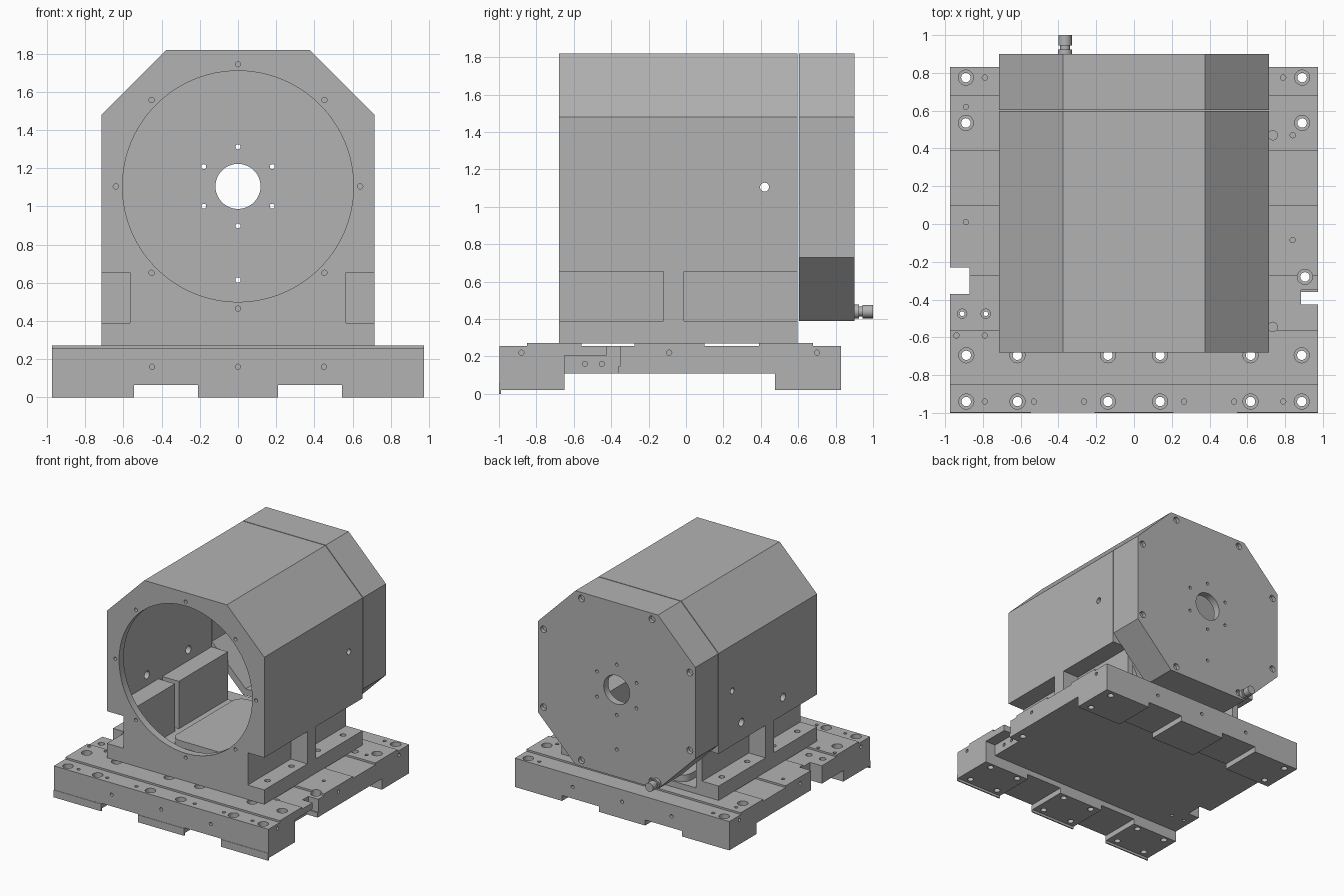
import bpy, bmesh, math
from mathutils import Matrix, Vector

if "Cube" in bpy.data.objects:
    bpy.data.objects.remove(bpy.data.objects["Cube"], do_unlink=True)

grey = bpy.data.materials.new("machined grey")
grey.use_nodes = True
GREY = (0.45, 0.45, 0.45, 1)
grey.diffuse_color = GREY
grey.node_tree.nodes["Principled BSDF"].inputs["Base Color"].default_value = GREY


# ---- helpers: each adds one closed solid to a bmesh
def box(bm, x, y, z):
    m = Matrix.Translation(((x[0] + x[1]) / 2, (y[0] + y[1]) / 2, (z[0] + z[1]) / 2))
    size = (x[1] - x[0], y[1] - y[0], z[1] - z[0], 1)
    bmesh.ops.create_cube(bm, size=1, matrix=m @ Matrix.Diagonal(size))


def rod(bm, centre, r, length, axis="Z", sides=24):
    turn = {"X": Matrix.Rotation(math.pi / 2, 4, "Y"),
            "Y": Matrix.Rotation(math.pi / 2, 4, "X"), "Z": Matrix()}[axis]
    bmesh.ops.create_cone(bm, cap_ends=True, segments=sides, radius1=r, radius2=r,
                          depth=length, matrix=Matrix.Translation(centre) @ turn)


def prism(bm, pts, y0, y1):
    """Extrude an x-z outline along y."""
    f = bm.faces.new([bm.verts.new((x, y0, z)) for x, z in pts])
    new = bmesh.ops.extrude_face_region(bm, geom=[f])["geom"]
    bmesh.ops.translate(bm, vec=(0, y1 - y0, 0),
                        verts=[v for v in new if isinstance(v, bmesh.types.BMVert)])
    bmesh.ops.recalc_face_normals(bm, faces=bm.faces[:])


def finish(name, bm):
    me = bpy.data.meshes.new(name)
    bm.to_mesh(me)
    bm.free()
    me.materials.append(grey)
    ob = bpy.data.objects.new(name, me)
    bpy.context.collection.objects.link(ob)
    return ob


def combine(ob, build, operation="DIFFERENCE"):
    """Boolean the solids made by build(bm) with ob, and apply at once."""
    bm = bmesh.new()
    build(bm)
    cutter = finish("cutter", bm)
    cutter.hide_render = True
    mod = ob.modifiers.new("cut", "BOOLEAN")
    mod.operation, mod.solver, mod.object = operation, "EXACT", cutter
    bpy.context.view_layer.update()
    me = bpy.data.meshes.new_from_object(ob.evaluated_get(bpy.context.evaluated_depsgraph_get()))
    ob.modifiers.clear()
    ob.data = me
    bpy.data.objects.remove(cutter, do_unlink=True)


def smooth(ob):
    bpy.ops.object.select_all(action="DESELECT")
    ob.select_set(True)
    bpy.context.view_layer.objects.active = ob
    bpy.ops.object.shade_smooth_by_angle(angle=math.radians(25))


AXIS_Z = 1.105


def octagon(half, flat, low=None):
    """Outline with chamfered corners; low gives a square-cornered bottom height."""
    top = [(half, AXIS_Z + flat), (flat, AXIS_Z + half), (-flat, AXIS_Z + half), (-half, AXIS_Z + flat)]
    if low is not None:
        return top + [(-half, low), (half, low)]
    return top + [(x, 2 * AXIS_Z - z) for x, z in reversed(top)]


# ---- housing: hollow shell with side pockets and a foot flange
bm = bmesh.new()
prism(bm, octagon(0.715, 0.375, 0.27), -0.68, 0.597)
housing = finish("housing", bm)
combine(housing, lambda b: prism(b, octagon(0.66, 0.352, 0.32), -0.62, 0.7))


def pocket_liners(b):
    for s in (-1, 1):
        for y in ((-0.65, -0.09), (-0.04, 0.597)):
            box(b, sorted((s * 0.51, s * 0.69)), y, (0.30, 0.71))


def pockets(b):
    for s in (-1, 1):
        for y in ((-0.8, -0.12), (-0.01, 0.8)):
            box(b, sorted((s * 0.565, s * 0.9)), y, (0.39, 0.655))


def housing_holes(b):
    rod(b, (0, -0.66, AXIS_Z), 0.605, 0.2, "Y", 96)
    for i in range(8):
        a = i * math.pi / 4
        rod(b, (0.64 * math.cos(a), -0.68, AXIS_Z + 0.64 * math.sin(a)), 0.014, 0.06, "Y", 12)
    for s in (-1, 1):
        rod(b, (s * 0.7, 0.42, 1.105), 0.024, 0.2, "X")
        for y in (-0.53, -0.22, 0.12, 0.45):
            rod(b, (s * 0.64, y, 0.35), 0.022, 0.12)
    for y in (-0.24, 0.3):
        rod(b, (-0.7, y, 0.8), 0.032, 0.2, "X")


combine(housing, pocket_liners, "UNION")
combine(housing, pockets)
combine(housing, housing_holes)
smooth(housing)

# ---- raised floor plate inside the housing
bm = bmesh.new()
box(bm, (-0.4, 0.4), (-0.3, 0.58), (0.315, 0.375))
corners = [e for e in bm.edges if abs(e.verts[0].co.z - e.verts[1].co.z) > 0.01]
bmesh.ops.bevel(bm, geom=corners, offset=0.08, segments=6, affect="EDGES", profile=0.5)
smooth(finish("inner_floor_plate", bm))

# ---- rear cover: octagonal cap, hollow towards the housing
bm = bmesh.new()
prism(bm, octagon(0.715, 0.375), 0.603, 0.9)
cover = finish("rear_cover", bm)
combine(cover, lambda b: prism(b, octagon(0.66, 0.352), 0.5, 0.84))


def cover_holes(b):
    rod(b, (0, 0.87, AXIS_Z), 0.118, 0.3, "Y", 48)
    rod(b, (0, 0.87, 0.615), 0.014, 0.2, "Y", 12)
    for i in range(6):
        a = math.radians(30 + 60 * i)
        rod(b, (0.207 * math.cos(a), 0.87, AXIS_Z + 0.207 * math.sin(a)), 0.013, 0.2, "Y", 12)
    for sx in (-1, 1):
        for sz in (-1, 1):
            for dx, dz in ((0.32, 0.665), (0.665, 0.32)):
                rod(b, (sx * dx, 0.9, AXIS_Z + sz * dz), 0.027, 0.06, "Y")


combine(cover, cover_holes)
smooth(cover)

# ---- cable connector on the rear cover
bm = bmesh.new()
for y, r, length in ((0.91, 0.038, 0.03), (0.935, 0.026, 0.04), (0.972, 0.036, 0.056)):
    rod(bm, (-0.365, y, 0.44), r, length, "Y", 16)
smooth(finish("connector", bm))

# ---- base plate: stepped top, relieved underside, side slots
bm = bmesh.new()
box(bm, (-0.975, 0.975), (-0.997, 0.83), (0.02, 0.272))
base = finish("base_plate", bm)


def base_reliefs(b):
    box(b, (-2, 2), (-0.65, 0.475), (-0.1, 0.11))
    for y in ((-1.2, -0.85), (-0.56, -0.275), (0.1, 0.39), (0.68, 1.2)):
        box(b, (-2, 2), y, (0.257, 0.4))


def foot_gaps(b):
    for x in ((-0.545, -0.21), (0.21, 0.545)):
        box(b, x, (-1.2, 1.2), (-0.1, 0.065))


def side_slots(b):
    box(b, (-1.2, -0.87), (-0.37, -0.23), (-0.1, 0.5))
    box(b, (0.88, 1.2), (-0.65, -0.36), (0.05, 0.205))


def cable_slot(b):
    box(b, (0.885, 1.2), (-0.425, -0.35), (0.15, 0.5))


for cut in (base_reliefs, foot_gaps, side_slots, cable_slot):
    combine(base, cut)

# bolt positions on the base
bolts = [(s * 0.89, y) for s in (-1, 1) for y in (0.775, 0.535)] + [(0.905, -0.28)]
bolts += [(s * x, y) for s in (-1, 1) for x in (0.888, 0.617, 0.138) for y in (-0.695, -0.94)]
small_bolts = [(-0.91, -0.475), (-0.785, -0.475)]
pins = [(s * x, -0.94) for s in (-1, 1) for x in (0.79, 0.53, 0.265)]
pins += [(-0.79, 0.775), (0.79, 0.775), (-0.89, 0.62), (0.84, 0.47), (-0.89, 0.01),
         (0.84, -0.085), (-0.94, -0.59), (-0.79, -0.59)]
dowels = [(0.735, 0.47), (0.735, -0.545)]


def through_holes(b):
    for x, y in bolts:
        rod(b, (x, y, 0.15), 0.025, 0.6, sides=16)
    for x, y in small_bolts:
        rod(b, (x, y, 0.15), 0.013, 0.6, sides=12)


def counterbores(b):
    for x, y in bolts:
        rod(b, (x, y, 0.3), 0.04, 0.18)
    for x, y in small_bolts + dowels:
        rod(b, (x, y, 0.3), 0.025, 0.16, sides=16)
    for x, y in pins:
        rod(b, (x, y, 0.3), 0.014, 0.16, sides=12)
    for x in (-0.45, 0, 0.45):
        for y in (-1, 0.83):
            rod(b, (x, y, 0.16), 0.014, 0.08, "Y", 12)
    for s in (-1, 1):
        for y in (-0.88, -0.09, 0.7):
            rod(b, (s * 0.975, y, 0.22), 0.014, 0.06, "X", 12)
    for y in (-0.54, -0.45):
        rod(b, (0.88, y, 0.16), 0.014, 0.06, "X", 12)


combine(base, through_holes)
combine(base, counterbores)
smooth(base)

# ---- thin locating lip under the front feet
bm = bmesh.new()
for x in ((-0.975, -0.545), (-0.21, 0.21), (0.545, 0.975)):
    box(bm, x, (-1, -0.99), (0, 0.06))
finish("front_lip", bm)
